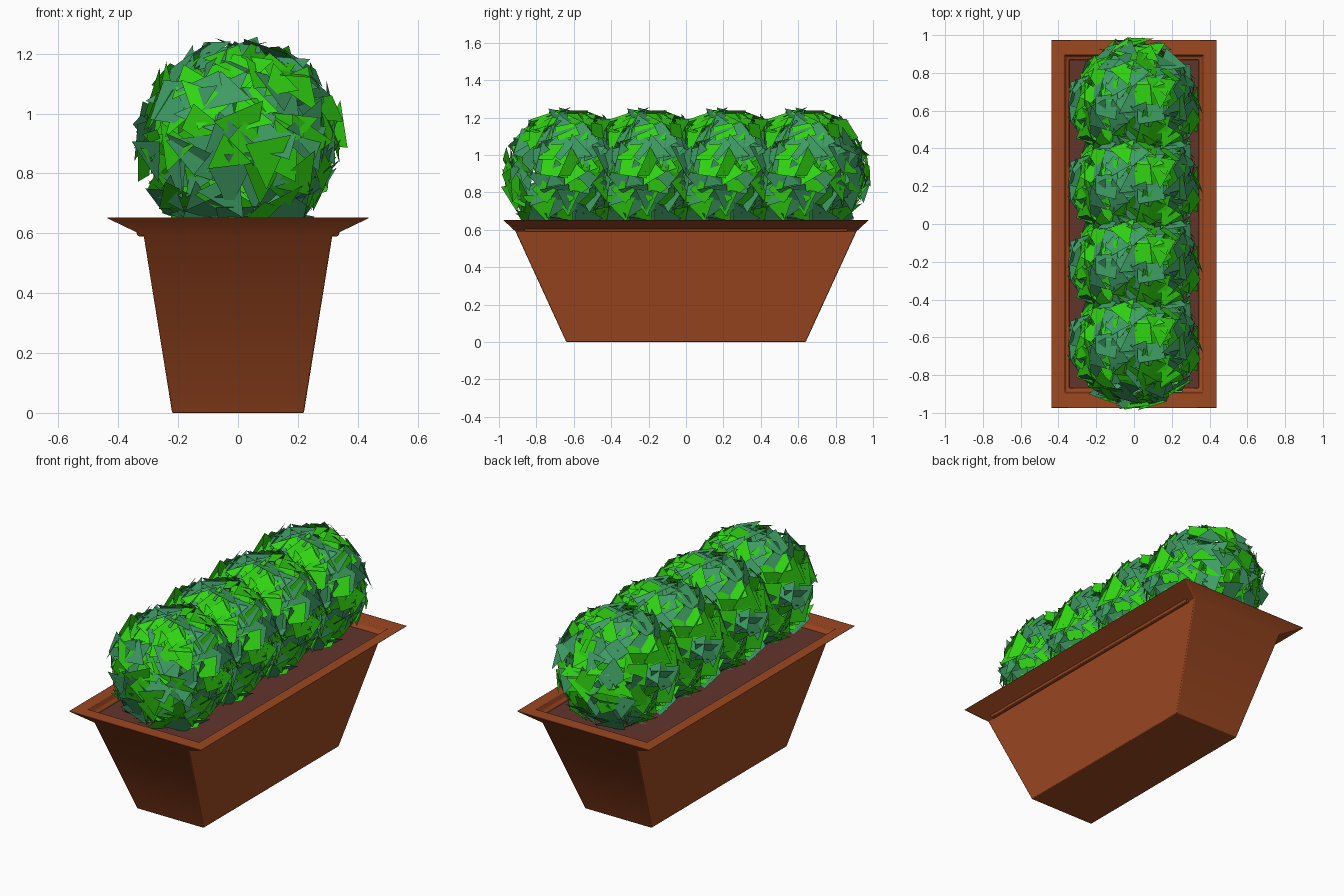
import bpy, bmesh, math, random
from mathutils import Vector, Matrix

if "Cube" in bpy.data.objects:
    bpy.data.objects.remove(bpy.data.objects["Cube"])

random.seed(7)


def material(name, rgb):
    m = bpy.data.materials.new(name)
    m.diffuse_color = (*rgb, 1)
    m.use_nodes = True
    m.node_tree.nodes["Principled BSDF"].inputs["Base Color"].default_value = m.diffuse_color
    return m


TERRACOTTA = material("terracotta", (0.34, 0.065, 0.015))
SOIL = material("soil", (0.12, 0.035, 0.024))
BRIGHT = material("bright_leaf", (0.03, 0.66, 0.006))
TEAL = material("teal_leaf", (0.05, 0.34, 0.13))


def add_object(name, bm, *mats):
    mesh = bpy.data.meshes.new(name)
    bm.to_mesh(mesh)
    bm.free()
    for m in mats:
        mesh.materials.append(m)
    ob = bpy.data.objects.new(name, mesh)
    bpy.context.collection.objects.link(ob)
    return ob


def rect_loft(name, rings, mat, cap_end=False):
    """Join rectangular rings (half x, half y, z); the first ring is capped."""
    bm = bmesh.new()
    loops = [[bm.verts.new((sx * x, sy * y, z))
              for sx, sy in ((-1, -1), (1, -1), (1, 1), (-1, 1))] for x, y, z in rings]
    for a, b in zip(loops, loops[1:]):
        for i in range(4):
            j = (i + 1) % 4
            bm.faces.new((a[i], a[j], b[j], b[i]))
    bm.faces.new(loops[0][::-1])
    if cap_end:
        bm.faces.new(loops[-1])
    return add_object(name, bm, mat)


# Tapered trough with a flared rim and a stepped inner lip
planter = rect_loft("planter", [
    (0.22, 0.64, 0.0), (0.315, 0.912, 0.592), (0.44, 0.977, 0.652),
    (0.37, 0.895, 0.652), (0.36, 0.885, 0.625), (0.345, 0.872, 0.62),
    (0.335, 0.862, 0.59)], TERRACOTTA, cap_end=True)
bevel = planter.modifiers.new("soft_edges", 'BEVEL')
bevel.width = 0.004
bevel.segments = 2
bpy.context.view_layer.objects.active = planter
planter.select_set(True)
bpy.ops.object.shade_smooth_by_angle(angle=math.radians(40))

# Soil surface
soil = rect_loft("soil", [(0.335, 0.862, 0.592), (0.342, 0.868, 0.61)], SOIL, cap_end=True)


def leaf_ball(count=280, limit=0.365):
    """Hollow ball of flat, loosely tilted leaf cards in two greens."""
    bm = bmesh.new()
    golden = math.pi * (3 - math.sqrt(5))
    for i in range(count):
        z = 1 - 2 * (i + 0.5) / count
        r = math.sqrt(1 - z * z)
        n = Vector((r * math.cos(i * golden), r * math.sin(i * golden), z))
        n = (n + Vector([random.uniform(-0.1, 0.1) for _ in range(3)])).normalized()
        centre = n * random.uniform(0.295, 0.335)
        tilt = Vector([random.uniform(-0.4, 0.4) for _ in range(3)])
        frame = (n + tilt).to_track_quat('Z', 'Y').to_matrix()
        frame = frame @ Matrix.Rotation(random.uniform(0, math.tau), 3, 'Z')
        sides = random.choice((3, 3, 3, 4))
        size = random.uniform(0.08, 0.12) * (1 if sides == 3 else 0.85)
        verts = []
        for k in range(sides):
            a = math.tau * k / sides + random.uniform(-0.3, 0.3)
            p = centre + frame @ Vector((size * math.cos(a), size * math.sin(a) * 0.9, 0))
            if p.length > limit:
                p *= limit / p.length
            verts.append(bm.verts.new(p))
        face = bm.faces.new(verts)
        face.material_index = random.randint(0, 1)
    return add_object("bush_1", bm, BRIGHT, TEAL)


# Four identical bushes in a row
bush = leaf_ball()
for i in range(4):
    ob = bush if i == 0 else bush.copy()
    if i:
        ob.name = f"bush_{i + 1}"
        bpy.context.collection.objects.link(ob)
    ob.location = (0.005, -0.632 + i * 0.4215, 0.905)
